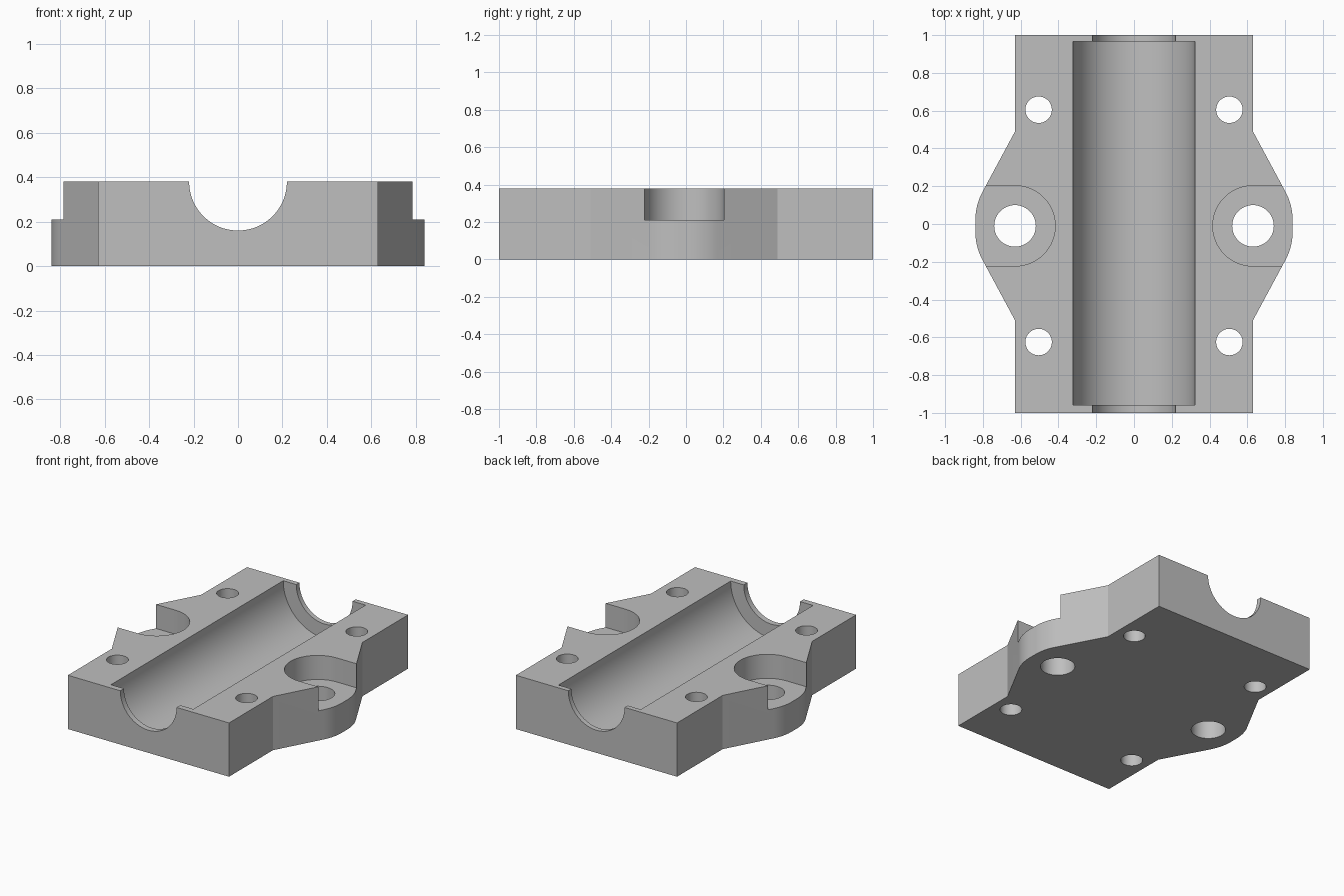
import bpy, bmesh, math
from mathutils import Vector, Matrix

cube = bpy.data.objects.get("Cube")
if cube:
    bpy.data.objects.remove(cube, do_unlink=True)

HEIGHT = 0.38
LUG_X, LUG_Y = 0.63, -0.01
SEAT_Z = 0.21


def make_object(name, bm):
    bmesh.ops.recalc_face_normals(bm, faces=bm.faces)
    mesh = bpy.data.meshes.new(name)
    bm.to_mesh(mesh)
    bm.free()
    obj = bpy.data.objects.new(name, mesh)
    bpy.context.collection.objects.link(obj)
    return obj


def prism(name, outline, z0, z1):
    bm = bmesh.new()
    face = bm.faces.new([bm.verts.new((x, y, z0)) for x, y in outline])
    top = bmesh.ops.extrude_face_region(bm, geom=[face])["geom"]
    verts = [v for v in top if isinstance(v, bmesh.types.BMVert)]
    bmesh.ops.translate(bm, vec=(0, 0, z1 - z0), verts=verts)
    return make_object(name, bm)


def cylinder(name, radius, length, centre, along_y=False, segments=64):
    bm = bmesh.new()
    matrix = Matrix.Translation(centre)
    if along_y:
        matrix = matrix @ Matrix.Rotation(math.pi / 2, 4, "X")
    bmesh.ops.create_cone(bm, cap_ends=True, segments=segments, radius1=radius,
                          radius2=radius, depth=length, matrix=matrix)
    return make_object(name, bm)


def rounded_corner(before, corner, after, setback, steps=10):
    # tangent arc between two straight edges
    a, c, b = Vector(before), Vector(corner), Vector(after)
    u, v = (a - c).normalized(), (b - c).normalized()
    half = u.angle(v) / 2
    radius = setback * math.tan(half)
    centre = c + (u + v).normalized() * setback / math.cos(half)
    start, end = c + u * setback - centre, c + v * setback - centre
    sweep = [start.lerp(end, i / steps).normalized() for i in range(steps + 1)]
    return [tuple(centre + d * radius) for d in sweep]


# plate outline with a rounded lug on each side
low, high = (0.63, LUG_Y - 0.5), (0.63, LUG_Y + 0.5)
tip_low, tip_high = (0.84, LUG_Y - 0.11), (0.84, LUG_Y + 0.11)
right_side = [(0.63, -1), low]
right_side += rounded_corner(low, tip_low, tip_high, 0.08)
right_side += rounded_corner(tip_low, tip_high, high, 0.08)
right_side += [high, (0.63, 1)]
left_side = [(-x, y) for x, y in reversed(right_side)]
block = prism("clamp_block", right_side + left_side, 0, HEIGHT)

# shaft channel: wide bore between two narrower end collars
cutters = [
    cylinder("channel_cutter", 0.322, 1.924, (0, 0.003, HEIGHT), True, 96),
    cylinder("collar_cutter", 0.22, 2.4, (0, 0, HEIGHT), True, 96),
]

# bolt holes and open-sided lug seats
for side in (-1, 1):
    for y in (0.605, -0.625):
        cutters.append(cylinder("bolt_hole_cutter", 0.07, 2, (side * 0.505, y, 0)))
    cutters.append(cylinder("lug_hole_cutter", 0.11, 2, (side * LUG_X, LUG_Y, 0)))
    radius, slot = 0.213, []
    for i in range(33):
        t = math.pi / 2 + math.pi * i / 32
        slot.append((side * (LUG_X + radius * math.cos(t)), LUG_Y + radius * math.sin(t)))
    slot += [(side * 1.2, LUG_Y - radius), (side * 1.2, LUG_Y + radius)]
    cutters.append(prism("lug_seat_cutter", slot, SEAT_Z, 0.8))

for cutter in cutters:
    cutter.hide_render = True
    mod = block.modifiers.new("cut", "BOOLEAN")
    mod.operation, mod.solver, mod.object = "DIFFERENCE", "EXACT", cutter

# bake the cuts and drop the cutters
bpy.context.view_layer.update()
graph = bpy.context.evaluated_depsgraph_get()
baked = bpy.data.meshes.new_from_object(block.evaluated_get(graph))
block.modifiers.clear()
block.data = baked
baked.name = "clamp_block"
for cutter in cutters:
    bpy.data.objects.remove(cutter, do_unlink=True)

# single grey finish
grey = bpy.data.materials.new("plain_grey")
grey.use_nodes = True
colour = (0.52, 0.52, 0.52, 1)
grey.diffuse_color = colour
grey.node_tree.nodes["Principled BSDF"].inputs["Base Color"].default_value = colour
baked.materials.clear()
baked.materials.append(grey)

bpy.ops.object.select_all(action="DESELECT")
block.select_set(True)
bpy.context.view_layer.objects.active = block
bpy.ops.object.shade_smooth_by_angle(angle=math.radians(25))
